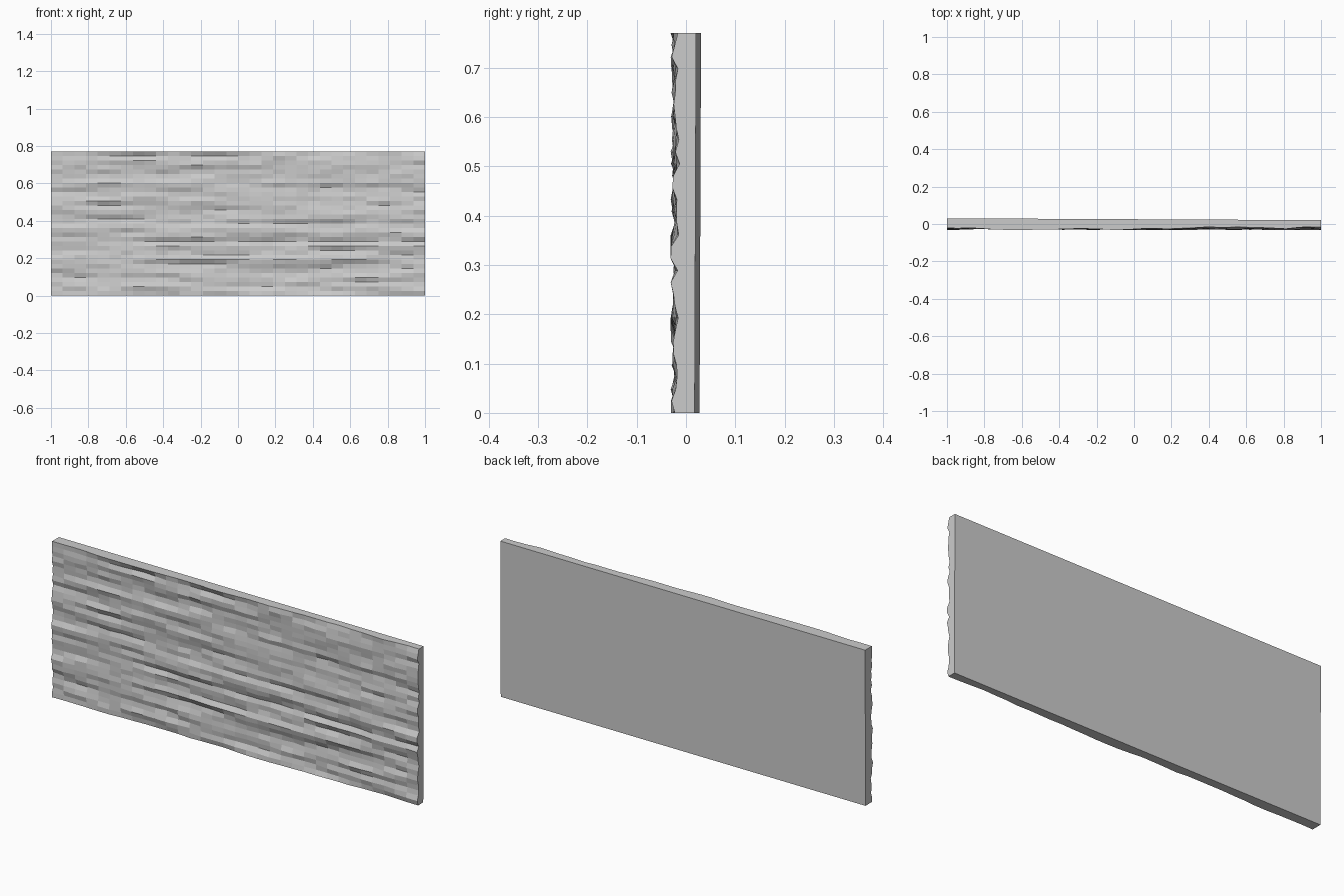
import bpy, bmesh, random
from mathutils import Matrix

random.seed(7)
cube = bpy.data.objects.get("Cube")
if cube:
    bpy.data.objects.remove(cube, do_unlink=True)

HEIGHT = 0.77
COLS = ROWS = 32

# Grey stone material
stone = bpy.data.materials.new("grey stone")
stone.use_nodes = True
grey = (0.6, 0.6, 0.6, 1)
stone.diffuse_color = grey
stone.node_tree.nodes["Principled BSDF"].inputs["Base Color"].default_value = grey


def rough_courses():
    """Relief heights: long horizontal runs, little link between rows."""
    rows = []
    for r in range(ROWS + 1):
        row, h = [], random.gauss(0, 1)
        for c in range(COLS + 1):
            if c:
                h = 0.78 * h + 0.62 * random.gauss(0, 1)
            below = rows[-1][c] if rows else 0
            row.append(0.92 * h + 0.25 * below)
        rows.append(row)
    return rows


def back_depth(x, z):
    """The flat back leans slightly and tapers to the left."""
    return 0.0225 - 0.005 * x + 0.003 * z / HEIGHT


# Rough stacked-stone face
relief = rough_courses()
bm = bmesh.new()
bmesh.ops.create_grid(bm, x_segments=COLS, y_segments=ROWS, size=1,
                      matrix=Matrix.Rotation(1.5707963, 4, 'X'))
for v in bm.verts:
    col = round((v.co.x + 1) / 2 * COLS)
    row = round((v.co.z + 1) / 2 * ROWS)
    v.co.z = (v.co.z + 1) / 2 * HEIGHT
    v.co.y = max(-0.031, min(-0.006, -0.022 + 0.0055 * relief[row][col]))

# Straight sides and flat back
rim = [e for e in bm.edges if e.is_boundary]
sides = bmesh.ops.extrude_edge_only(bm, edges=rim)["geom"]
for v in (g for g in sides if isinstance(g, bmesh.types.BMVert)):
    v.co.y = back_depth(v.co.x, v.co.z)
back_rim = [e for e in bm.edges if e.is_boundary]
bmesh.ops.contextual_create(bm, geom=back_rim)
bmesh.ops.recalc_face_normals(bm, faces=bm.faces)

mesh = bpy.data.meshes.new("stone_panel")
bm.to_mesh(mesh)
bm.free()
mesh.materials.append(stone)
panel = bpy.data.objects.new("stone_panel", mesh)
bpy.context.collection.objects.link(panel)
